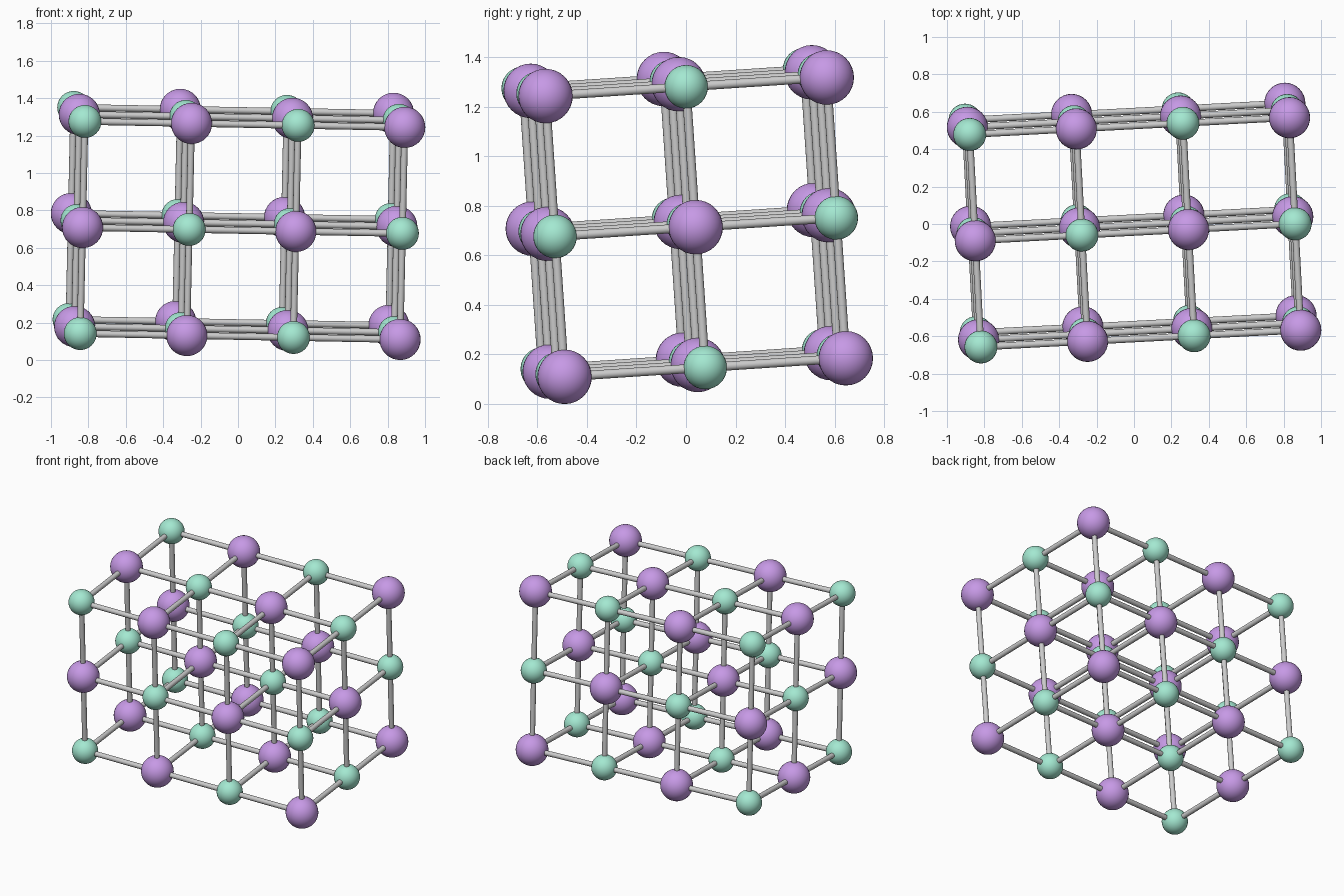
import bpy
from mathutils import Vector

if "Cube" in bpy.data.objects:
    bpy.data.objects.remove(bpy.data.objects["Cube"])

# Slightly tilted cubic lattice: 4 x 3 x 3 atoms, alternating large and small
COUNT = (4, 3, 3)
STEP = (Vector((0.570, 0.030, -0.0105)),
        Vector((-0.030, 0.568, 0.0375)),
        Vector((0.0125, -0.0385, 0.567)))
CENTRE = Vector((-0.006, -0.006, 0.730))
LARGE_R, SMALL_R, BOND_R = 0.11, 0.088, 0.018


def material(name, color):
    mat = bpy.data.materials.new(name)
    mat.diffuse_color = (*color, 1)
    mat.use_nodes = True
    mat.node_tree.nodes["Principled BSDF"].inputs["Base Color"].default_value = mat.diffuse_color
    return mat


def site(i, j, k):
    p = CENTRE.copy()
    for index, n, step in zip((i, j, k), COUNT, STEP):
        p += step * (index - (n - 1) / 2)
    return p


def atom_mesh(name, radius, mat):
    bpy.ops.mesh.primitive_uv_sphere_add(segments=32, ring_count=16, radius=radius)
    obj = bpy.context.object
    bpy.ops.object.shade_smooth()
    mesh = obj.data
    mesh.name = name
    mesh.materials.append(mat)
    bpy.data.objects.remove(obj)
    return mesh


def bond(a, b):
    d = b - a
    bpy.ops.mesh.primitive_cylinder_add(vertices=16, radius=BOND_R, depth=d.length,
                                        location=(a + b) / 2)
    obj = bpy.context.object
    obj.name = "bond"
    obj.rotation_euler = d.to_track_quat('Z', 'Y').to_euler()
    bpy.ops.object.shade_smooth_by_angle()


large = atom_mesh("large_ion", LARGE_R, material("purple", (0.57, 0.32, 0.79)))
small = atom_mesh("small_ion", SMALL_R, material("mint", (0.37, 0.81, 0.64)))

for i in range(COUNT[0]):
    for j in range(COUNT[1]):
        for k in range(COUNT[2]):
            # Ion, kind alternating in all three directions
            mesh = large if (i + j + k) % 2 else small
            ion = bpy.data.objects.new(mesh.name, mesh)
            ion.location = site(i, j, k)
            bpy.context.collection.objects.link(ion)
            # Bonds to the next neighbour along each lattice direction
            for axis in range(3):
                nxt = [i, j, k]
                nxt[axis] += 1
                if nxt[axis] < COUNT[axis]:
                    bond(site(i, j, k), site(*nxt))
